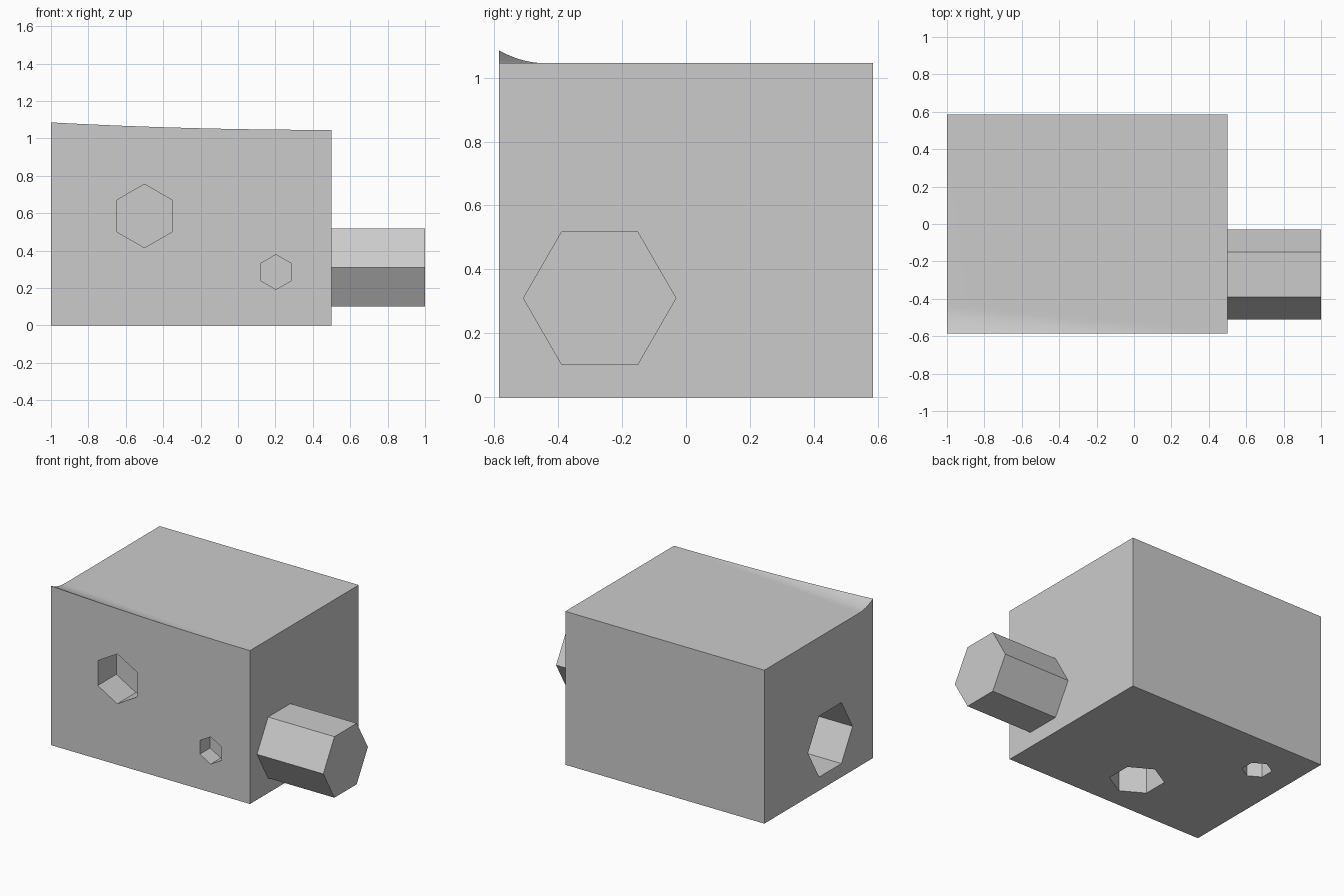
import bpy, bmesh
from mathutils import Vector

if "Cube" in bpy.data.objects:
    bpy.data.objects.remove(bpy.data.objects["Cube"], do_unlink=True)

GREY = (0.6, 0.6, 0.6, 1)
grey = bpy.data.materials.new("plain_grey")
grey.use_nodes = True
grey.diffuse_color = GREY
grey.node_tree.nodes["Principled BSDF"].inputs["Base Color"].default_value = GREY

X0, X1, Y, TOP = -1.0, 0.5, 0.585, 1.045
LIP, LIP_DEPTH = 0.04, 0.145


def add_object(name, bm):
    bmesh.ops.recalc_face_normals(bm, faces=bm.faces)
    mesh = bpy.data.meshes.new(name)
    bm.to_mesh(mesh)
    bm.free()
    mesh.materials.append(grey)
    obj = bpy.data.objects.new(name, mesh)
    bpy.context.collection.objects.link(obj)
    return obj


def hex_prism(name, start, end, corner, radius):
    """Six-sided bar from start to end, one edge pointing along corner."""
    start, end, corner = Vector(start), Vector(end), Vector(corner)
    side = (end - start).normalized().cross(corner)
    bm = bmesh.new()
    ring = []
    for a, b in ((1, 0), (.5, .866), (-.5, .866), (-1, 0), (-.5, -.866), (.5, -.866)):
        ring.append(bm.verts.new(start + radius * (a * corner + b * side)))
    cap = bm.faces.new(ring)
    moved = bmesh.ops.extrude_face_region(bm, geom=[cap], use_keep_orig=True)["geom"]
    bmesh.ops.translate(bm, vec=end - start,
                        verts=[v for v in moved if isinstance(v, bmesh.types.BMVert)])
    return add_object(name, bm)


# Block: a box whose top is sliced near the front so the corner can curl up
bm = bmesh.new()
bmesh.ops.create_cube(bm, size=1)
for v in bm.verts:
    v.co = (X0 + (v.co.x + .5) * (X1 - X0), v.co.y * 2 * Y, (v.co.z + .5) * TOP)


def slice_top(point, normal):
    top = [f for f in bm.faces if f.normal.z > .9]
    geom = top + list({e for f in top for e in f.edges}) + list({v for f in top for v in f.verts})
    bmesh.ops.bisect_plane(bm, geom=geom, plane_co=point, plane_no=normal)


STEPS = 12
for i in range(1, STEPS):
    slice_top((X0 + (X1 - X0) * i / STEPS, 0, TOP), (1, 0, 0))
for i in range(1, 11):
    slice_top((0, -Y + LIP_DEPTH * i / 10, TOP), (0, 1, 0))
for v in bm.verts:
    if v.co.z > TOP - .001:
        t = 1 - (v.co.x - X0) / (X1 - X0) - (v.co.y + Y) / LIP_DEPTH
        v.co.z += LIP * max(0, t) ** 2
bmesh.ops.triangulate(bm, faces=[f for f in bm.faces if f.normal.z > .5 and len(f.verts) == 4])
block = add_object("block", bm)

# Six-sided sockets: start outside the block, end at the socket floor
OUT = .1
sockets = [
    ("front_large", (-.5, -Y - OUT, .585), (-.5, -Y + .2, .585), (0, 0, 1), .17),
    ("front_small", (.203, -Y - OUT, .285), (.203, -Y + .11, .285), (0, 0, 1), .093),
    ("bottom_large", (-.258, -.28, -OUT), (-.258, -.28, .2), (0, 1, 0), .17),
    ("bottom_small", (-.74, .286, -OUT), (-.74, .286, .11), (0, 1, 0), .093),
    ("side", (X0 - OUT, -.125, .30), (X0 + .35, -.125, .30), (0, 1, 0), .24),
]
for name, start, end, corner, radius in sockets:
    cutter = hex_prism(name + "_socket_cutter", start, end, corner, radius)
    cutter.hide_render = True
    cutter.hide_set(True)
    cut = block.modifiers.new(name + "_socket", "BOOLEAN")
    cut.operation = "DIFFERENCE"
    cut.solver = "EXACT"
    cut.object = cutter

# Bake the sockets into the block and drop the cutters
bpy.context.view_layer.update()
baked = bpy.data.meshes.new_from_object(
    block.evaluated_get(bpy.context.evaluated_depsgraph_get()))
block.modifiers.clear()
block.data = baked
for obj in [o for o in bpy.data.objects if o.name.endswith("_cutter")]:
    bpy.data.objects.remove(obj, do_unlink=True)
bpy.ops.object.select_all(action="DESELECT")
block.select_set(True)
bpy.context.view_layer.objects.active = block
bpy.ops.object.shade_smooth_by_angle(angle=.6)

# Six-sided peg on the left side
hex_prism("peg", (X1, -.27, .31), (1, -.27, .31), (0, 1, 0), .24)
